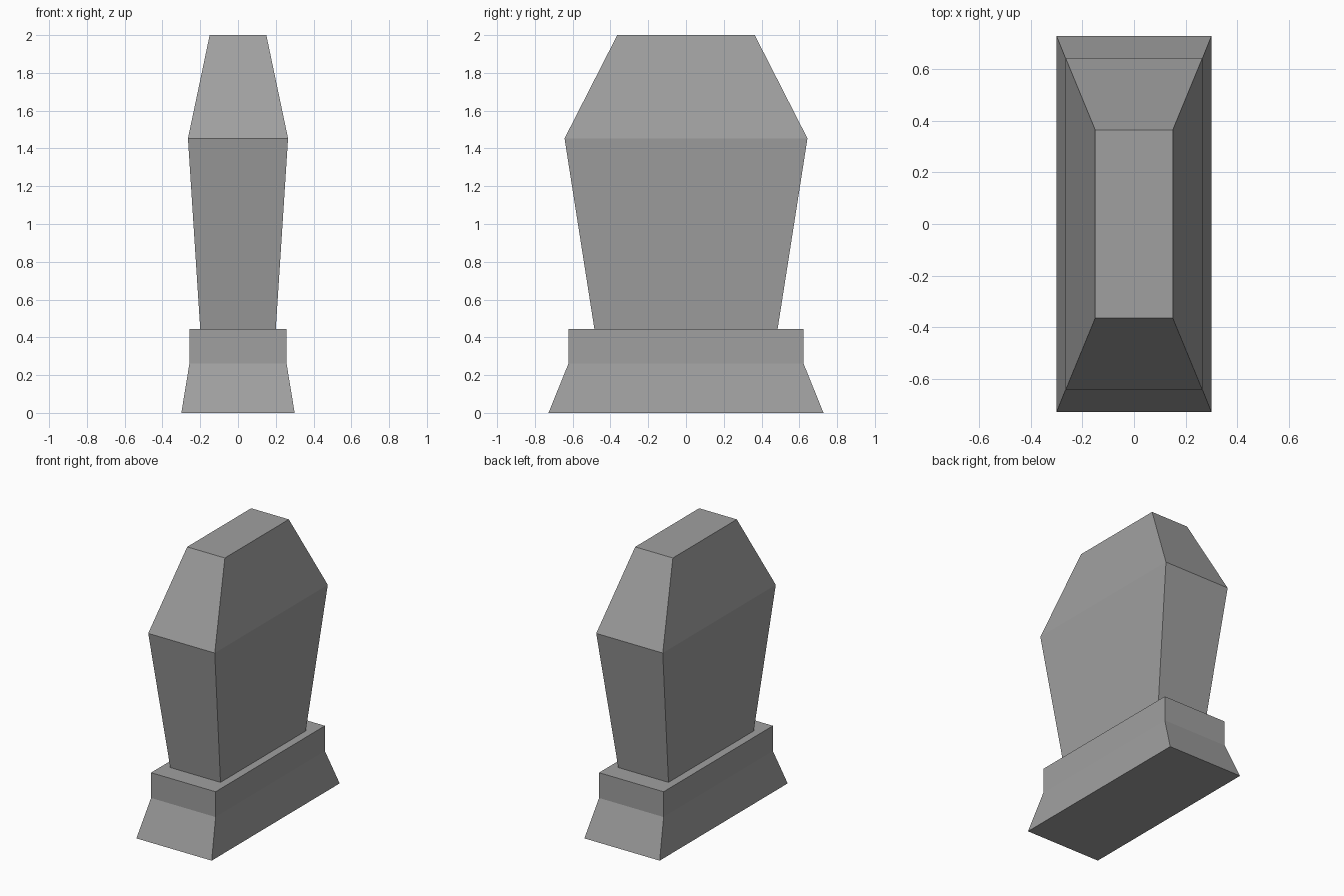
import bpy, bmesh

if "Cube" in bpy.data.objects:
    bpy.data.objects.remove(bpy.data.objects["Cube"])

stone = bpy.data.materials.new("grey stone")
stone.diffuse_color = (0.35, 0.35, 0.35, 1)
stone.use_nodes = True
stone.node_tree.nodes["Principled BSDF"].inputs["Base Color"].default_value = stone.diffuse_color


def loft(name, sections):
    """Closed solid through rectangles given as (half x, half y, z)."""
    bm = bmesh.new()
    rings = [[bm.verts.new((sx * hx, sy * hy, z))
              for sx, sy in ((-1, -1), (1, -1), (1, 1), (-1, 1))]
             for hx, hy, z in sections]
    for a, b in zip(rings, rings[1:]):
        for i in range(4):
            j = (i + 1) % 4
            bm.faces.new((a[i], a[j], b[j], b[i]))
    bm.faces.new(rings[0][::-1])
    bm.faces.new(rings[-1])
    bmesh.ops.recalc_face_normals(bm, faces=bm.faces[:])
    mesh = bpy.data.meshes.new(name)
    bm.to_mesh(mesh)
    bm.free()
    mesh.materials.append(stone)
    obj = bpy.data.objects.new(name, mesh)
    bpy.context.collection.objects.link(obj)
    return obj


# Flared plinth, ledge, widening slab and tapered cap in one carved block
loft("stone_marker", [
    (0.30, 0.728, 0.0),
    (0.257, 0.622, 0.262),
    (0.257, 0.622, 0.444),
    (0.20, 0.485, 0.444),
    (0.265, 0.643, 1.453),
    (0.15, 0.364, 2.0),
])
